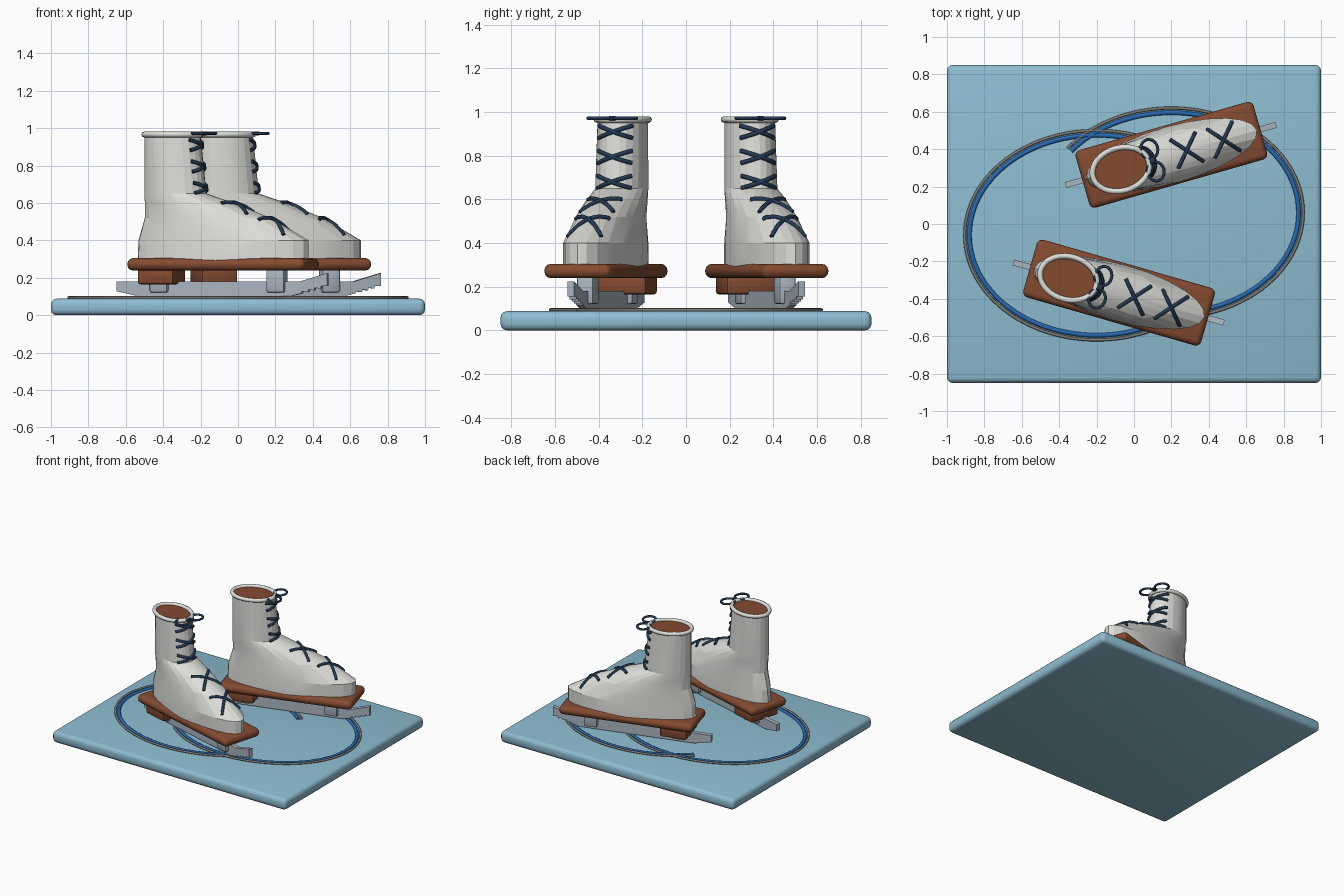
import bpy, bmesh, math
from mathutils import Matrix, Vector
from mathutils.bvhtree import BVHTree

if "Cube" in bpy.data.objects:
    bpy.data.objects.remove(bpy.data.objects["Cube"])


def mat(name, r, g, b):
    m = bpy.data.materials.new(name)
    m.diffuse_color = (r, g, b, 1)
    m.use_nodes = True
    m.node_tree.nodes["Principled BSDF"].inputs["Base Color"].default_value = m.diffuse_color
    return m


ICE = mat("ice blue", .27, .51, .64)
WHITE = mat("boot white", .73, .73, .70)
BROWN = mat("leather brown", .23, .07, .03)
STEEL = mat("steel", .40, .46, .53)
NAVY = mat("lace navy", .016, .042, .09)
TRAIL = mat("trail blue", .02, .14, .45)
GREY = mat("groove grey", .20, .20, .19)


def finish(name, bm, material, M=Matrix(), smooth=None):
    bmesh.ops.recalc_face_normals(bm, faces=bm.faces)
    me = bpy.data.meshes.new(name)
    bm.to_mesh(me)
    bm.free()
    me.materials.append(material)
    ob = bpy.data.objects.new(name, me)
    bpy.context.collection.objects.link(ob)
    ob.matrix_world = M
    if smooth:
        bpy.ops.object.select_all(action='DESELECT')
        ob.select_set(True)
        bpy.context.view_layer.objects.active = ob
        bpy.ops.object.shade_smooth_by_angle(angle=math.radians(smooth))
    return ob


def box(name, center, size, bevel, material, M=Matrix(), segs=3):
    bm = bmesh.new()
    bmesh.ops.create_cube(bm, size=1)
    for v in bm.verts:
        v.co = Vector([v.co[i] * size[i] + center[i] for i in range(3)])
    bmesh.ops.bevel(bm, geom=bm.edges[:], offset=bevel, segments=segs,
                    profile=.5, affect='EDGES')
    return finish(name, bm, material, M, 40)


def tube(name, paths, radius, material, M=Matrix(), closed=False):
    cu = bpy.data.curves.new(name, 'CURVE')
    cu.dimensions = '3D'
    cu.bevel_depth = radius
    cu.bevel_resolution = 2
    cu.use_fill_caps = True
    for pts in paths:
        sp = cu.splines.new('POLY')
        sp.points.add(len(pts) - 1)
        for p, q in zip(sp.points, pts):
            p.co = (*q, 1)
        sp.use_cyclic_u = closed
    cu.materials.append(material)
    ob = bpy.data.objects.new(name, cu)
    bpy.context.collection.objects.link(ob)
    ob.matrix_world = M


def ellipse(cx, cy, z, a, b, n, start=0, span=360):
    steps = n if span == 360 else n - 1
    out = []
    for i in range(n):
        t = math.radians(start + span * i / steps)
        out.append((cx + a * math.cos(t), cy + b * math.sin(t), z))
    return out


def boot_mesh():
    # rear x, front x, half width for each height
    layers = [(.29, -.475, .475, .152), (.40, -.47, .475, .152),
              (.52, -.435, .265, .137), (.60, -.434, .06, .127),
              (.65, -.434, -.095, .118), (.96, -.434, -.128, .113)]
    bm = bmesh.new()
    rings = []
    for z, x0, x1, w in layers:
        pts = ellipse((x0 + x1) / 2, 0, z, (x1 - x0) / 2, w, 24)
        rings.append([bm.verts.new(p) for p in pts])
    for lo, hi in zip(rings, rings[1:]):
        for i in range(24):
            j = (i + 1) % 24
            bm.faces.new((lo[i], lo[j], hi[j], hi[i]))
    bm.faces.new(rings[0])
    bm.faces.new(rings[-1])
    return bm


def blade(name, M):
    # side outline with a toothed toe pick
    outline = [(-.588, .18), (-.588, .128), (-.47, .102), (.38, .102), (.44, .116),
               (.445, .128), (.475, .123), (.48, .138), (.51, .132), (.515, .147),
               (.545, .142), (.55, .157), (.583, .155), (.583, .225), (.43, .18)]
    bm = bmesh.new()
    f = bm.faces.new([bm.verts.new((x, -.016, z)) for x, z in outline])
    ext = bmesh.ops.extrude_face_region(bm, geom=[f])
    for v in ext['geom']:
        if isinstance(v, bmesh.types.BMVert):
            v.co.y = .016
    finish(name, bm, STEEL, M)


def skate(tag, x, y, angle):
    M = Matrix.Translation((x, y, 0)) @ Matrix.Rotation(math.radians(angle), 4, 'Z')
    # sole, heel, mounts and blade
    box(tag + "_sole", (0, 0, .272), (.99, .32, .065), .03, BROWN, M)
    box(tag + "_heel", (-.343, 0, .21), (.2, .24, .09), .014, BROWN, M, 2)
    for part, px in (("rear", -.35), ("front", .30)):
        box(f"{tag}_{part}_blade_mount", (px, 0, .185), (.10, .08, .13), .012, STEEL, M, 2)
    blade(tag + "_blade", M)

    # boot upper, lining and cuff
    bm = boot_mesh()
    bvh = BVHTree.FromBMesh(bm)
    finish(tag + "_boot", bm, WHITE, M, 12)
    bm = bmesh.new()
    bm.faces.new([bm.verts.new(p) for p in ellipse(-.281, 0, .964, .153, .113, 32)])
    finish(tag + "_lining", bm, BROWN, M)
    tube(tag + "_cuff", [ellipse(-.281, 0, .966, .155, .115, 40)], .015, WHITE, M, True)

    # crossed laces, projected onto the boot surface
    laces = []
    for s in (-1, 1):
        for zc in (.68, .795, .91):
            pts = []
            for i in range(9):
                t = i / 4 - 1
                hit = bvh.ray_cast(Vector((1, t * .08, zc + s * t * .028)),
                                   Vector((-1, 0, 0)))[0]
                pts.append(hit + Vector((.005, 0, 0)))
            laces.append(pts)
        for xc in (.085, .29):
            pts = []
            for i in range(13):
                t = i / 6 - 1
                hit = bvh.ray_cast(Vector((xc + s * t * .07, t * .08, 2)),
                                   Vector((0, 0, -1)))[0]
                pts.append(hit + Vector((0, 0, .005)))
            laces.append(pts)
    tube(tag + "_laces", laces, .010, NAVY, M)
    # bow
    tube(tag + "_bow", [ellipse(-.105, s * .062, .972, .045, .052, 20) for s in (-1, 1)],
         .008, NAVY, M, True)
    box(tag + "_bow_knot", (-.105, 0, .972), (.03, .03, .022), .007, NAVY, M, 2)


# ice slab
box("ice_slab", (0, 0, .044), (2, 1.7, .088), .03, ICE)

# curved trails on the ice
for s, name in ((1, "right"), (-1, "left")):
    start = -138 if s > 0 else 42
    tube(name + "_trail", [ellipse(.2 * s, .06 * s, .09, .68, .535, 90, start, 280)],
         .012, TRAIL)
    tube(name + "_groove", [ellipse(.2 * s, .06 * s, .094, .705, .56, 90, start, 280)],
         .008, GREY)

skate("back_skate", .2, .37, 16)
skate("front_skate", -.08, -.367, -16)
